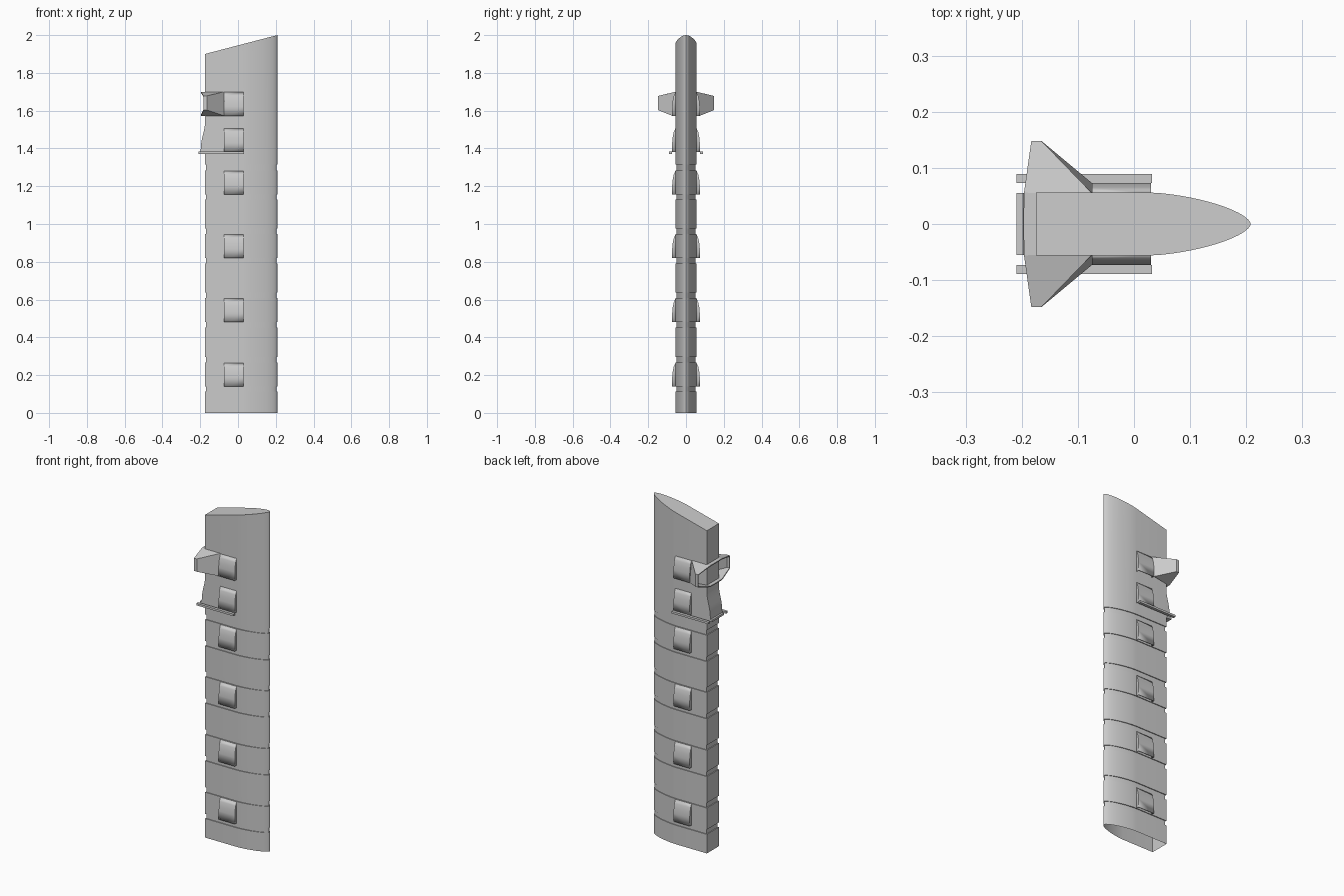
import bpy, bmesh

if "Cube" in bpy.data.objects:
    bpy.data.objects.remove(bpy.data.objects["Cube"])


def make_object(name, verts, faces, mirror=False, thickness=0.0, smooth=True):
    bm = bmesh.new()
    vs = [bm.verts.new(v) for v in verts]
    for f in faces:
        bm.faces.new([vs[i] for i in f])
    bmesh.ops.recalc_face_normals(bm, faces=bm.faces[:])
    mesh = bpy.data.meshes.new(name)
    bm.to_mesh(mesh)
    bm.free()
    ob = bpy.data.objects.new(name, mesh)
    bpy.context.collection.objects.link(ob)
    if mirror:
        m = ob.modifiers.new("mirror", 'MIRROR')
        m.use_axis = (False, True, False)
    if thickness:
        s = ob.modifiers.new("wall", 'SOLIDIFY')
        s.thickness = thickness
        s.offset = -1
    if smooth:
        bpy.ops.object.select_all(action='DESELECT')
        ob.select_set(True)
        bpy.context.view_layer.objects.active = ob
        bpy.ops.object.shade_smooth_by_angle(angle=0.5)
    return ob


def prism(name, profile, to3d, a, b):
    n = len(profile)
    verts = [to3d(p, a) for p in profile] + [to3d(p, b) for p in profile]
    faces = [list(range(n)), list(range(n, 2 * n))]
    faces += [(i, (i + 1) % n, n + (i + 1) % n, n + i) for i in range(n)]
    return make_object(name, verts, faces)


def box(name, x0, x1, y0, y1, z0, z1):
    return prism(name, [(x0, z0), (x1, z0), (x1, z1), (x0, z1)],
                 lambda p, y: (p[0], y, p[1]), y0, y1)


# Mast cross-section: square back, straight sides, rounded pointed nose
def section(d):
    w, x0, length = 0.056 - d, 0.03, 0.178 - d
    half = [(-0.175 + d, w)]
    for i in range(16):
        t = 1 - (1 - i / 16) ** 1.8
        half.append((x0 + length * t, w * (1 - t ** 1.5) ** 0.6))
    return half + [(x0 + length, 0)] + [(x, -y) for x, y in reversed(half)]


# Mast shell, open below, with a groove above and below each scoop
scoop_z = [0.14, 0.48, 0.82, 1.157]
levels = [(0.0, 0)]
for z in scoop_z:
    for a, b in ((z - 0.028, z), (z + 0.127, z + 0.157)):
        levels += [(a, 0), (a, 0.005), (b, 0.005), (b, 0)]
verts, faces = [], []
for z, d in levels:
    verts += [(x, y, z) for x, y in section(d)]
verts += [(x, y, 1.9 + 0.1 * (x + 0.175) / 0.383) for x, y in section(0)]
n = len(section(0))
rows = len(levels) + 1
for r in range(rows - 1):
    for i in range(n):
        j = (i + 1) % n
        faces.append((r * n + i, r * n + j, (r + 1) * n + j, (r + 1) * n + i))
faces.append(list(range((rows - 1) * n, rows * n)))
make_object("mast", verts, faces)

# Side scoops: curved cover, closed ends, open underneath
cover = [(0.073, 0), (0.073, 0.05), (0.0705, 0.078), (0.065, 0.104), (0.055, 0.127)]
for k, z in enumerate(scoop_z + [1.382, 1.573]):
    m = len(cover) + 1
    prof = cover + [(0.055, 0)]
    verts = [(x, y, z + h) for x in (-0.075, 0.03) for y, h in prof]
    faces = [list(range(m)), list(range(m, 2 * m))]
    faces += [(i, i + 1, m + i + 1, m + i) for i in range(m - 2)]
    make_object(f"side_scoop_{k + 1}", verts, faces, mirror=True, thickness=0.003)

# Flared fairing on the back edge
fairing = [(-0.17, 1.38), (-0.198, 1.38), (-0.196, 1.42), (-0.19, 1.455),
           (-0.18, 1.495), (-0.175, 1.525), (-0.17, 1.525)]
prism("rear_fairing", fairing, lambda p, y: (p[0], y, p[1]), -0.0555, 0.0555)

# Thin rails around the foot of the fairing
for side, s in (("left", -1), ("right", 1)):
    box("side_rail_" + side, -0.209, 0.032, *sorted((s * 0.073, s * 0.089)), 1.371, 1.383)
box("rear_rail", -0.209, -0.17, -0.055, 0.055, 1.371, 1.383)

# Swept duct: top and bottom plates, slanted cheek and tip, open at the back
top = [(-0.075, 0.055, 1.70), (-0.165, 0.148, 1.678), (-0.183, 0.148, 1.678),
       (-0.196, 0.056, 1.70), (-0.197, 0, 1.70), (-0.174, 0, 1.70), (-0.174, 0.055, 1.70)]
bottom = [(-0.075, 0.073, 1.573), (-0.165, 0.148, 1.603), (-0.183, 0.148, 1.603),
          (-0.196, 0.056, 1.573), (-0.197, 0, 1.573), (-0.174, 0, 1.573), (-0.174, 0.055, 1.573)]
make_object("swept_duct", top + bottom,
            [(0, 1, 2, 3, 6), (3, 4, 5, 6),
             (7, 8, 9, 10, 13), (10, 11, 12, 13),
             (0, 1, 8, 7), (1, 2, 9, 8)],
            mirror=True, thickness=0.006, smooth=False)
